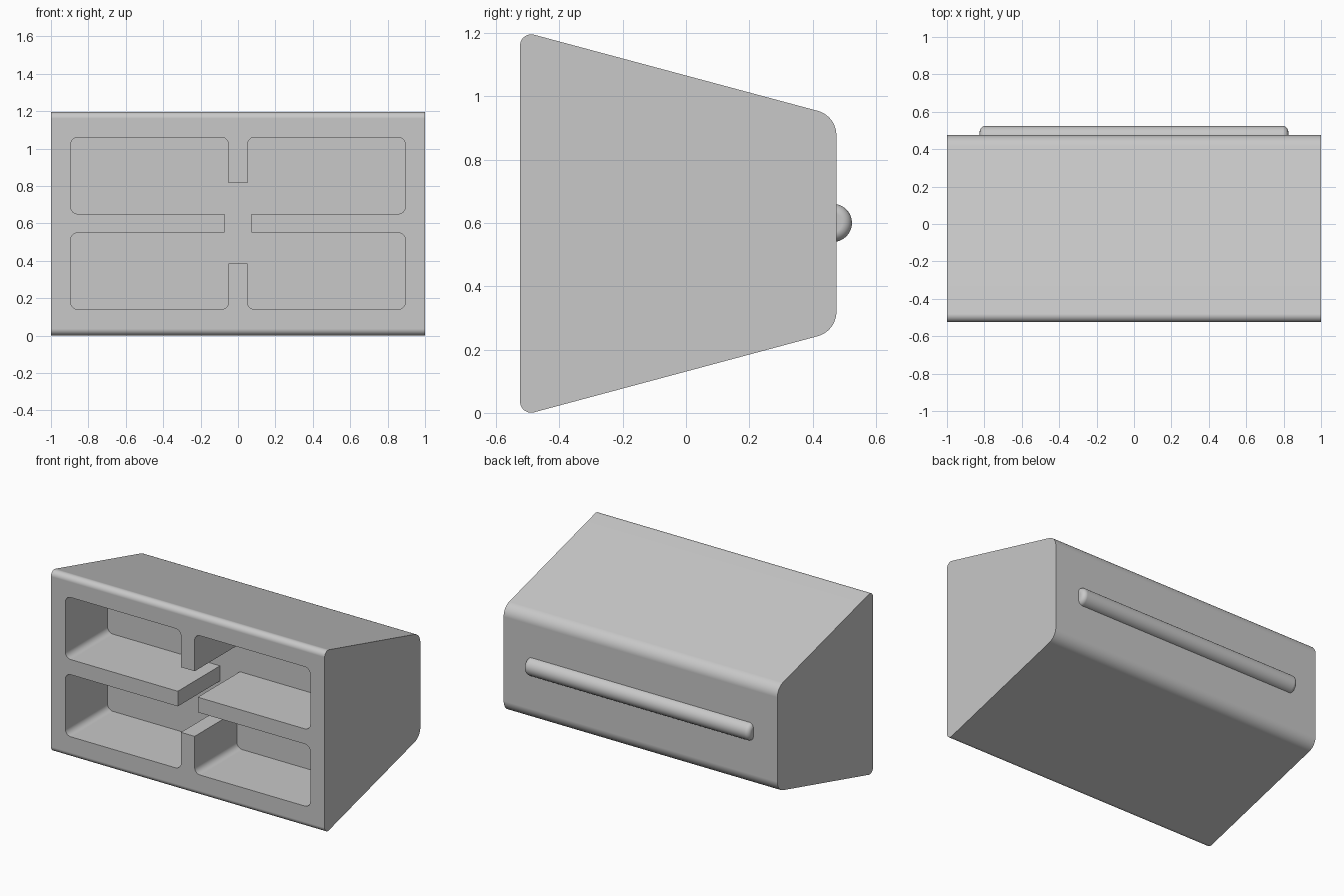
import bpy, bmesh, math
from mathutils import Vector

if "Cube" in bpy.data.objects:
    bpy.data.objects.remove(bpy.data.objects["Cube"])

MID = 0.598          # height of the symmetry plane
FRONT, BACK = -0.524, 0.475
CAVITY_DEPTH = 0.44

grey = bpy.data.materials.new("plain grey")
grey.use_nodes = True
grey.diffuse_color = (0.58, 0.58, 0.58, 1)
grey.node_tree.nodes["Principled BSDF"].inputs["Base Color"].default_value = grey.diffuse_color


def rounded(points, segments=10):
    """Closed outline from (a, b, radius) corners, with arcs at rounded corners."""
    out = []
    for i, (a, b, r) in enumerate(points):
        p = Vector((a, b))
        if r == 0:
            out.append(p)
            continue
        d1 = (Vector(points[i - 1][:2]) - p).normalized()
        d2 = (Vector(points[(i + 1) % len(points)][:2]) - p).normalized()
        half = d1.angle(d2) / 2
        centre = p + (d1 + d2).normalized() * r / math.sin(half)
        start = p + d1 * r / math.tan(half) - centre
        end = p + d2 * r / math.tan(half) - centre
        sweep = math.pi - 2 * half
        for k in range(segments + 1):
            t = k / segments
            out.append(centre + (start * math.sin((1 - t) * sweep)
                                 + end * math.sin(t * sweep)) / math.sin(sweep))
    return out


def make_object(name, bm):
    bmesh.ops.recalc_face_normals(bm, faces=bm.faces)
    mesh = bpy.data.meshes.new(name)
    bm.to_mesh(mesh)
    bm.free()
    mesh.materials.append(grey)
    obj = bpy.data.objects.new(name, mesh)
    bpy.context.collection.objects.link(obj)
    return obj


def prism(name, outline, to_3d, move):
    bm = bmesh.new()
    face = bm.faces.new([bm.verts.new(to_3d(p)) for p in outline])
    extruded = bmesh.ops.extrude_face_region(bm, geom=[face])["geom"]
    bmesh.ops.translate(bm, vec=move,
                        verts=[v for v in extruded if isinstance(v, bmesh.types.BMVert)])
    return make_object(name, bm)


def activate(obj):
    bpy.ops.object.select_all(action="DESELECT")
    obj.select_set(True)
    bpy.context.view_layer.objects.active = obj


def smooth(obj):
    activate(obj)
    bpy.ops.object.shade_smooth_by_angle(angle=math.radians(30))
    normals = obj.modifiers.new("weighted normals", "WEIGHTED_NORMAL")
    normals.keep_sharp = True


# Tapered body with rounded long edges
half_front, half_back = 0.608, 0.34
profile = [(FRONT, MID - half_front, 0.035), (BACK, MID - half_back, 0.08),
           (BACK, MID + half_back, 0.08), (FRONT, MID + half_front, 0.035)]
body = prism("organizer_body", rounded(profile),
             lambda p: (-1, p.x, p.y), (2, 0, 0))

# Front recess: one quarter outline mirrored four ways, leaving posts and shelves
quarter = [(0.05, 0.215, 0), (0.05, 0.46, 0.04), (0.895, 0.46, 0.04),
           (0.895, 0.05, 0.04), (0.073, 0.05, 0)]
outline = []
for sx, sz, step in ((1, 1, 1), (1, -1, -1), (-1, -1, 1), (-1, 1, -1)):
    outline += [(sx * x, sz * z, r) for x, z, r in quarter[::step]]
cutter = prism("recess_cutter", rounded(outline),
               lambda p: (p.x, FRONT - 0.1, p.y + 0.6), (0, CAVITY_DEPTH + 0.1, 0))
cutter.hide_render = True

cut = body.modifiers.new("front recess", "BOOLEAN")
cut.operation = "DIFFERENCE"
cut.solver = "EXACT"
cut.object = cutter
activate(body)
bpy.ops.object.modifier_apply(modifier=cut.name)
bpy.data.objects.remove(cutter)
smooth(body)

# Half-round rail across the back, with softened ends
radius = 0.06
rail = prism("back_rail",
             [Vector((math.cos(a), math.sin(a))) * radius
              for a in (2 * math.pi * k / 48 for k in range(48))],
             lambda p: (-0.825, p.x + 0.524 - radius, p.y + 0.6), (1.65, 0, 0))
bevel = rail.modifiers.new("soft ends", "BEVEL")
bevel.width = 0.03
bevel.segments = 6
bevel.limit_method = "ANGLE"
bevel.angle_limit = math.radians(40)
activate(rail)
bpy.ops.object.modifier_apply(modifier=bevel.name)
smooth(rail)
